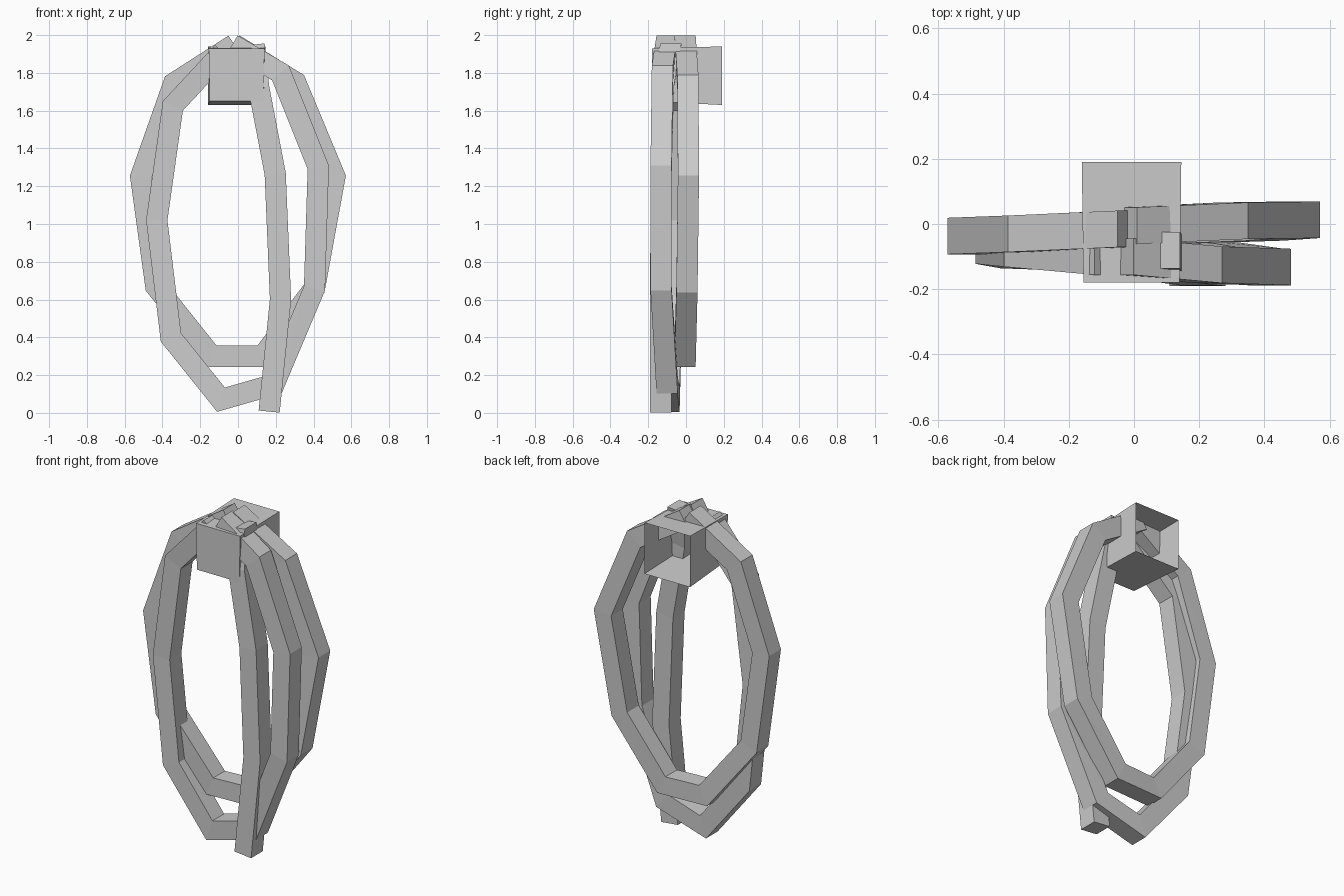
import bpy
import bmesh
from mathutils import Vector

if "Cube" in bpy.data.objects:
    bpy.data.objects.remove(bpy.data.objects["Cube"])

grey = bpy.data.materials.new("rope grey")
grey.diffuse_color = (0.6, 0.6, 0.6, 1)
grey.use_nodes = True
grey.node_tree.nodes["Principled BSDF"].inputs["Base Color"].default_value = grey.diffuse_color


def finish(name, bm):
    mesh = bpy.data.meshes.new(name)
    bm.to_mesh(mesh)
    bm.free()
    mesh.materials.append(grey)
    obj = bpy.data.objects.new(name, mesh)
    bpy.context.collection.objects.link(obj)


def strand(name, points, twists=(), half=0.056):
    """Sweep a square section along points; twists lists segments turned a quarter."""
    pts = [Vector(p) for p in points]
    bm = bmesh.new()
    rings = []
    for i, p in enumerate(pts):
        normals = []
        for a, b in ((i - 1, i), (i, i + 1)):
            if a >= 0 and b < len(pts):
                t = pts[b] - pts[a]
                normals.append(Vector((-t.z, 0, t.x)).normalized())
        out = sum(normals, Vector()).normalized()
        out *= half / out.dot(normals[0])      # mitred corner
        side = Vector((0, half, 0))
        rings.append([bm.verts.new(p + o * out + s * side)
                      for o, s in ((1, -1), (1, 1), (-1, 1), (-1, -1))])
    shift = 0
    for i in range(len(rings) - 1):
        a, b = rings[i], rings[i + 1]
        k = 1 if i in twists else 0
        for j in range(4):
            n = (j + 1) % 4
            quad = (a[j], a[n], b[(n + k) % 4], b[(j + k) % 4])
            if k:
                # turned segments fold along a diagonal
                bm.faces.new((quad[0], quad[1], quad[3]))
                bm.faces.new((quad[1], quad[2], quad[3]))
            else:
                bm.faces.new(quad)
    bm.faces.new(rings[0])
    bm.faces.new(rings[-1])
    bmesh.ops.recalc_face_normals(bm, faces=bm.faces)
    finish(name, bm)


# Rear loop of the coil
strand("rear_loop", [
    (-0.02, -0.005, 1.95), (0.305, 0.01, 1.75), (0.513, 0.013, 1.25),
    (0.405, 0.005, 0.66), (0.13, -0.005, 0.30), (-0.14, -0.02, 0.30),
    (-0.435, -0.035, 0.67), (-0.515, -0.037, 1.25), (-0.34, -0.03, 1.745),
    (-0.02, -0.015, 1.95)], twists=(3, 7))

# Front loop of the coil
strand("front_loop", [
    (-0.03, -0.1, 1.95), (0.225, -0.125, 1.80), (0.425, -0.132, 1.30),
    (0.405, -0.132, 0.66), (0.19, -0.1, 0.15), (-0.09, -0.09, 0.07),
    (-0.355, -0.08, 0.40), (-0.43, -0.066, 1.02), (-0.345, -0.075, 1.625),
    (-0.08, -0.1, 1.91)], twists=(3, 8))

# Loose tail hanging in front
strand("hanging_tail", [
    (0.085, -0.08, 1.95), (0.11, -0.12, 1.72), (0.197, -0.132, 1.265),
    (0.225, -0.134, 0.60), (0.165, -0.134, 0.007)])

# Wrap box around the top, open at the back
bm = bmesh.new()
front = [bm.verts.new(v) for v in ((-0.15, -0.18, 1.65), (0.135, -0.18, 1.65),
                                   (0.14, -0.18, 1.93), (-0.155, -0.18, 1.93))]
back = [bm.verts.new(v) for v in ((-0.16, 0.19, 1.63), (0.145, 0.19, 1.63),
                                  (0.145, 0.19, 1.94), (-0.16, 0.19, 1.94))]
bm.faces.new(front)
for j in range(4):
    n = (j + 1) % 4
    bm.faces.new((front[n], front[j], back[j], back[n]))
finish("wrap_box", bm)
